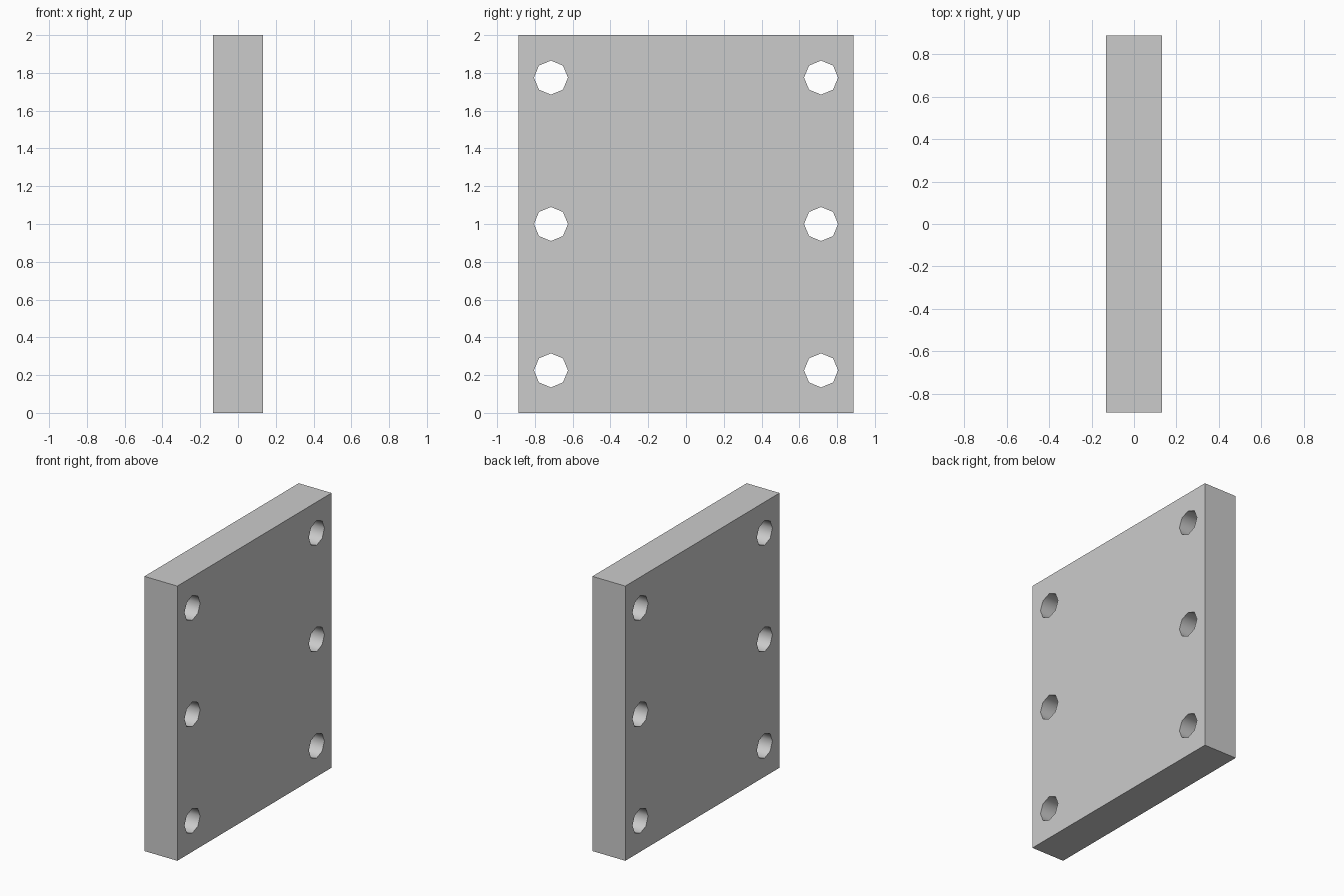
import bpy, bmesh
from math import radians
from mathutils import Matrix

if "Cube" in bpy.data.objects:
    bpy.data.objects.remove(bpy.data.objects["Cube"])

WIDTH, HEIGHT, THICK = 1.775, 2.0, 0.265
HOLE_R, HOLE_Y = 0.09, 0.715
HOLE_Z = (0.225, 1.0, 1.775)


def make_object(name, bm):
    mesh = bpy.data.meshes.new(name)
    bm.normal_update()
    bm.to_mesh(mesh)
    bm.free()
    obj = bpy.data.objects.new(name, mesh)
    bpy.context.collection.objects.link(obj)
    return obj


# Flat rectangular plate standing on the ground
bm = bmesh.new()
bmesh.ops.create_cube(bm, size=1, matrix=Matrix.Translation((0, 0, HEIGHT / 2))
                      @ Matrix.Diagonal((THICK, WIDTH, HEIGHT, 1)))
plate = make_object("mounting_plate", bm)

# Six octagonal bolt holes, corners pointing along y and z
bm = bmesh.new()
for y in (-HOLE_Y, HOLE_Y):
    for z in HOLE_Z:
        bmesh.ops.create_cone(bm, cap_ends=True, segments=8, radius1=HOLE_R,
                              radius2=HOLE_R, depth=THICK * 2,
                              matrix=Matrix.Translation((0, y, z))
                              @ Matrix.Rotation(radians(90), 4, 'Y'))
cutter = make_object("hole_cutter", bm)
cutter.hide_render = True

# Drill the holes, then drop the cutter
mod = plate.modifiers.new("bolt_holes", 'BOOLEAN')
mod.operation = 'DIFFERENCE'
mod.solver = 'EXACT'
mod.object = cutter
bpy.context.view_layer.objects.active = plate
plate.select_set(True)
bpy.ops.object.modifier_apply(modifier=mod.name)
bpy.data.objects.remove(cutter, do_unlink=True)

# Rounded shading inside the holes, crisp plate edges
bpy.ops.object.shade_smooth_by_angle(angle=radians(50))
